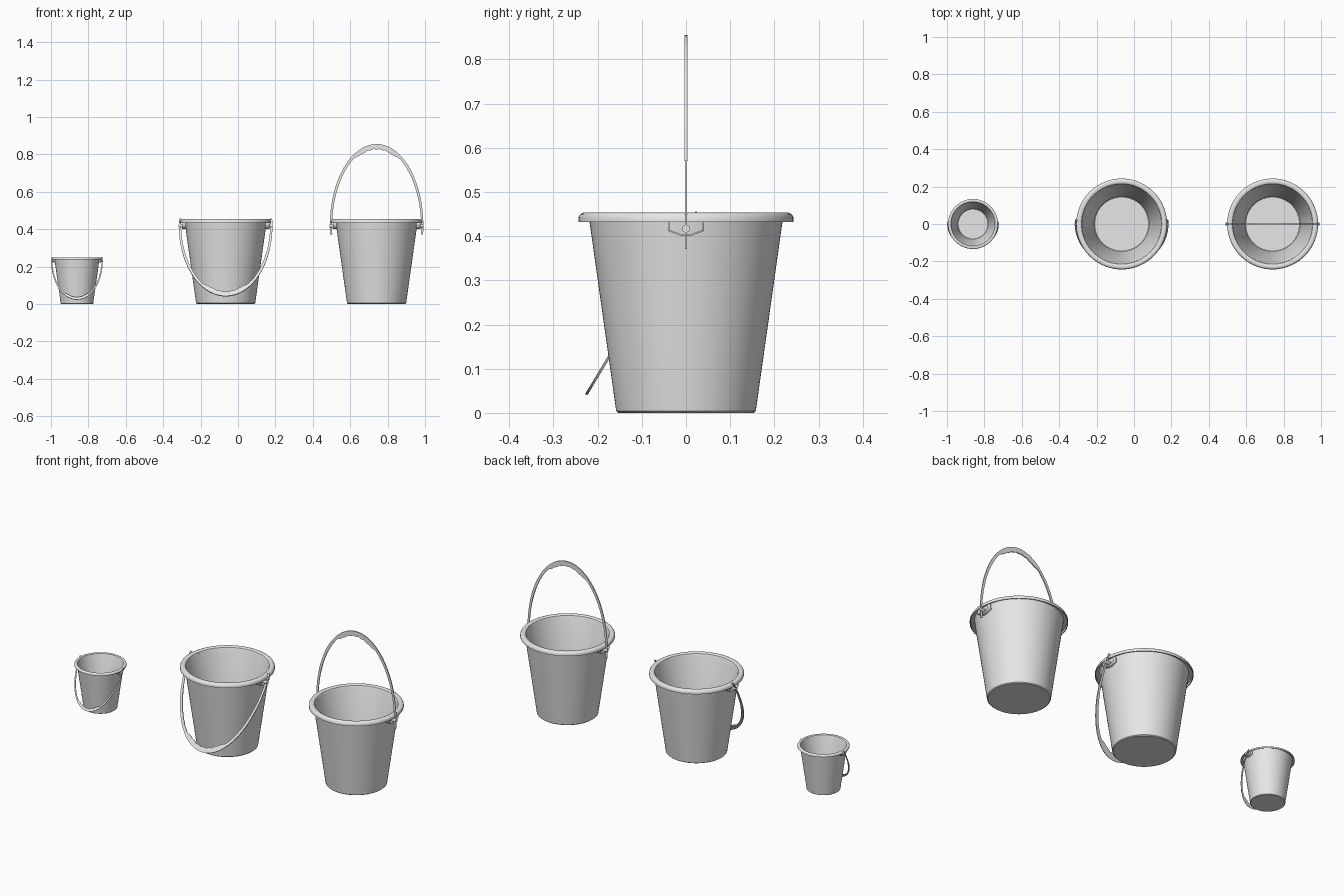
import bpy, bmesh
from math import sin, cos, pi, radians, sqrt
from mathutils import Matrix, Vector

if "Cube" in bpy.data.objects:
    bpy.data.objects.remove(bpy.data.objects["Cube"])

grey = bpy.data.materials.new("light_grey")
grey.use_nodes = True
grey.diffuse_color = (0.8, 0.8, 0.8, 1)
grey.node_tree.nodes["Principled BSDF"].inputs["Base Color"].default_value = (0.8, 0.8, 0.8, 1)

PIVOT = 0.417    # height of the handle pins
SPAN = 0.25      # half width of the handle
RISE = 0.438     # handle height above the pins


def finish(bm, name, matrix):
    """Turn a bmesh into a smooth-shaded grey object placed by matrix."""
    bmesh.ops.remove_doubles(bm, verts=bm.verts, dist=1e-5)
    bmesh.ops.recalc_face_normals(bm, faces=bm.faces)
    mesh = bpy.data.meshes.new(name)
    bm.to_mesh(mesh)
    bm.free()
    mesh.transform(matrix)
    mesh.materials.append(grey)
    obj = bpy.data.objects.new(name, mesh)
    bpy.context.collection.objects.link(obj)
    bpy.ops.object.select_all(action='DESELECT')
    obj.select_set(True)
    bpy.context.view_layer.objects.active = obj
    bpy.ops.object.shade_smooth_by_angle(angle=radians(35))
    return obj


# Bucket shell: tapered wall, floor and hollow rolled rim
SHELL = [(0, 0), (0.153, 0), (0.158, 0.004), (0.218, 0.43), (0.22, 0.444),
         (0.238, 0.444), (0.239, 0.432), (0.243, 0.432), (0.243, 0.443),
         (0.239, 0.45), (0.233, 0.453), (0.222, 0.453), (0.215, 0.449),
         (0.211, 0.44), (0.147, 0.013), (0.144, 0.01), (0, 0.01)]


def shell(name, matrix):
    bm = bmesh.new()
    verts = [bm.verts.new((r, 0, z)) for r, z in SHELL]
    edges = [bm.edges.new(pair) for pair in zip(verts, verts[1:])]
    bmesh.ops.spin(bm, geom=verts + edges, cent=(0, 0, 0), axis=(0, 0, 1),
                   angle=2 * pi, steps=72)
    finish(bm, name, matrix)


# Bracket under the rim: a thin folded strip standing out from the wall
BRACKET = [(-0.039, 0.445), (-0.039, 0.413), (-0.012, 0.403),
           (0.012, 0.403), (0.039, 0.413), (0.039, 0.445)]


def bracket(name, matrix, side):
    bm = bmesh.new()
    rows = [[bm.verts.new((side * x, y, z)) for y, z in BRACKET] for x in (0.208, 0.234)]
    for i in range(len(BRACKET) - 1):
        bm.faces.new((rows[0][i], rows[0][i + 1], rows[1][i + 1], rows[1][i]))
    obj = finish(bm, name, matrix)
    solid = obj.modifiers.new("thickness", 'SOLIDIFY')
    solid.thickness = 0.004 * matrix.to_scale().x
    solid.offset = 0


# Round pin that carries the handle
def pin(name, matrix, side):
    bm = bmesh.new()
    place = Matrix.Translation((side * 0.23, 0, PIVOT)) @ Matrix.Rotation(pi / 2, 4, 'Y')
    bmesh.ops.create_cone(bm, cap_ends=True, segments=20, radius1=0.009,
                          radius2=0.009, depth=0.042, matrix=place)
    finish(bm, name, matrix)


# Flat arched handle: wider, thicker grip with finger scallops on its inner edge
def handle(name, matrix, tilt):
    bm = bmesh.new()
    steps = 120
    rings = []
    for i in range(-4, steps + 5):
        a = pi * i / steps
        outer = Vector((SPAN * cos(a), 0, RISE * sin(a)))
        inward = -Vector((cos(a) / SPAN, 0, sin(a) / RISE)).normalized()
        grip = abs(outer.x) < 0.125
        blend = min(1, max(0, (0.135 - abs(outer.x)) / 0.03))
        width = 0.012 + 0.004 * max(0, sin(a)) + 0.009 * blend
        if grip:
            width += 0.004 * abs(cos(outer.x * pi / 0.04)) * blend
        half = 0.003 if outer.z > 0.148 else 0.0018
        inner = outer + inward * width
        rings.append([bm.verts.new((p.x, y, p.z)) for p, y in
                      ((outer, -half), (outer, half), (inner, half), (inner, -half))])
    for a, b in zip(rings, rings[1:]):
        for k in range(4):
            j = (k + 1) % 4
            bm.faces.new((a[k], a[j], b[j], b[k]))
    bm.faces.new(rings[0])
    bm.faces.new(rings[-1])
    swing = Matrix.Translation((0, 0, PIVOT)) @ Matrix.Rotation(tilt, 4, 'X')
    finish(bm, name, matrix @ swing)


# Three buckets: position, scale and handle swing
down = radians(149)
for label, x, size, tilt in (("small", -0.861, 0.55, down),
                             ("middle", -0.066, 1, down),
                             ("upright", 0.741, 1, 0)):
    m = Matrix.Translation((x, 0, 0)) @ Matrix.Scale(size, 4)
    shell(label + "_bucket", m)
    handle(label + "_handle", m, tilt)
    for side, word in ((1, "left"), (-1, "right")):
        bracket(f"{label}_{word}_bracket", m, side)
        pin(f"{label}_{word}_pin", m, side)
